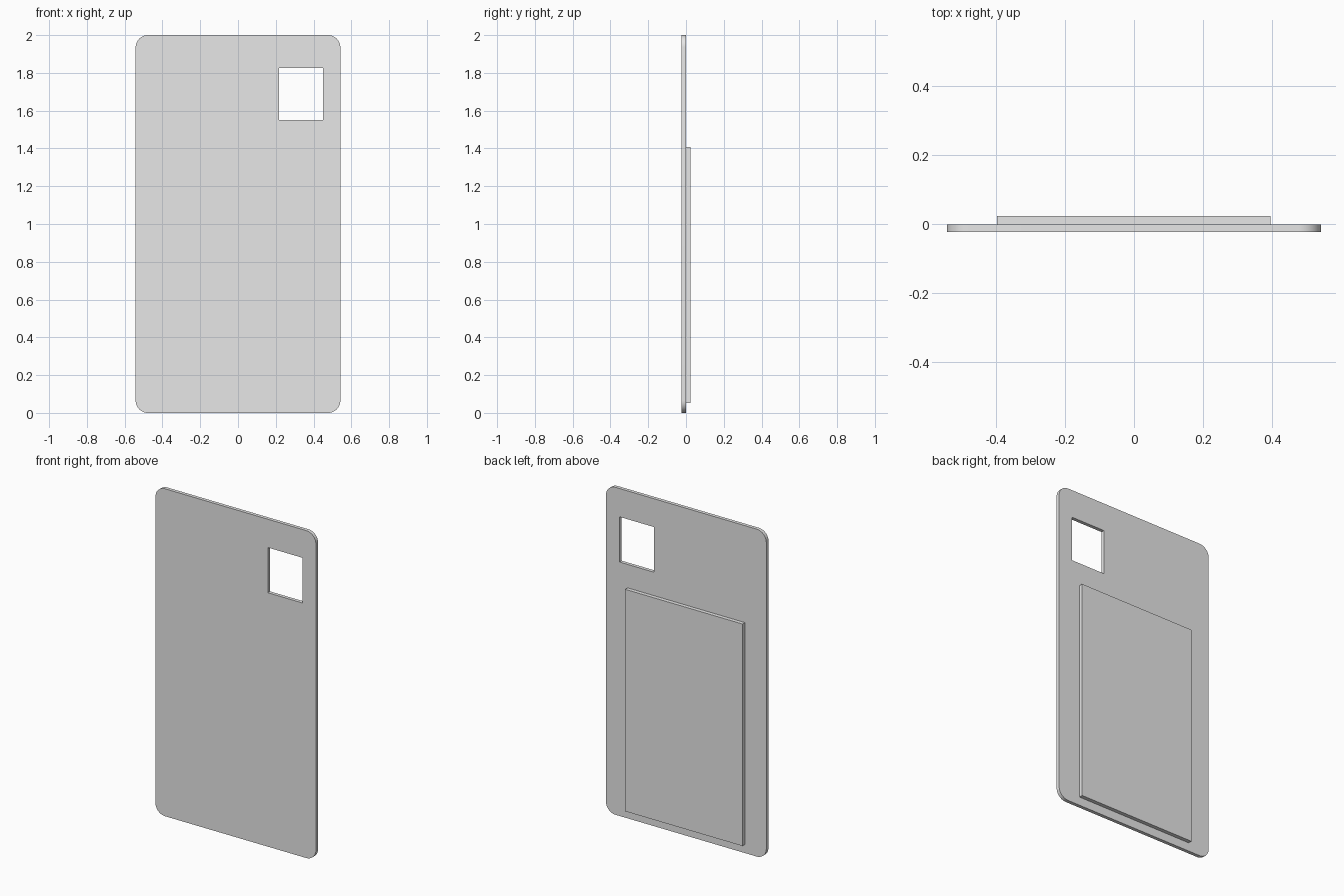
import bpy
import bmesh
import math
from mathutils import Vector

default = bpy.data.objects.get("Cube")
if default:
    bpy.data.objects.remove(default, do_unlink=True)

grey = bpy.data.materials.new("light_grey")
grey.use_nodes = True
grey.diffuse_color = (0.8, 0.8, 0.8, 1)
grey.node_tree.nodes["Principled BSDF"].inputs["Base Color"].default_value = (0.8, 0.8, 0.8, 1)


def box(name, low, high, radius=0):
    """Box between two corners, with optional rounding of its front outline."""
    low, high = Vector(low), Vector(high)
    bm = bmesh.new()
    bmesh.ops.create_cube(bm, size=1)
    for v in bm.verts:
        v.co = (low + high) / 2 + v.co * (high - low)
    if radius:
        depth_edges = [e for e in bm.edges
                       if abs(e.verts[0].co.y - e.verts[1].co.y) > 0.001]
        bmesh.ops.bevel(bm, geom=depth_edges, offset=radius, segments=10,
                        profile=0.5, affect='EDGES')
    mesh = bpy.data.meshes.new(name)
    bm.to_mesh(mesh)
    bm.free()
    mesh.materials.append(grey)
    obj = bpy.data.objects.new(name, mesh)
    bpy.context.collection.objects.link(obj)
    return obj


FRONT, SEAM, BACK = -0.0225, -0.001, 0.0225

# Rounded plate with a window cut through the upper corner
plate = box("back_plate", (-0.542, FRONT, 0), (0.542, SEAM, 2), radius=0.065)
cutter = box("window_cutter", (0.217, -0.1, 1.551), (0.45, 0.1, 1.827))
cut = plate.modifiers.new("window", 'BOOLEAN')
cut.operation = 'DIFFERENCE'
cut.solver = 'EXACT'
cut.object = cutter
bpy.ops.object.select_all(action='DESELECT')
plate.select_set(True)
bpy.context.view_layer.objects.active = plate
bpy.ops.object.modifier_apply(modifier=cut.name)
bpy.data.objects.remove(cutter, do_unlink=True)
bpy.ops.object.shade_smooth_by_angle(angle=math.radians(30))

# Raised rectangular panel on the back
box("raised_panel", (-0.397, SEAM, 0.052), (0.395, BACK, 1.408))
